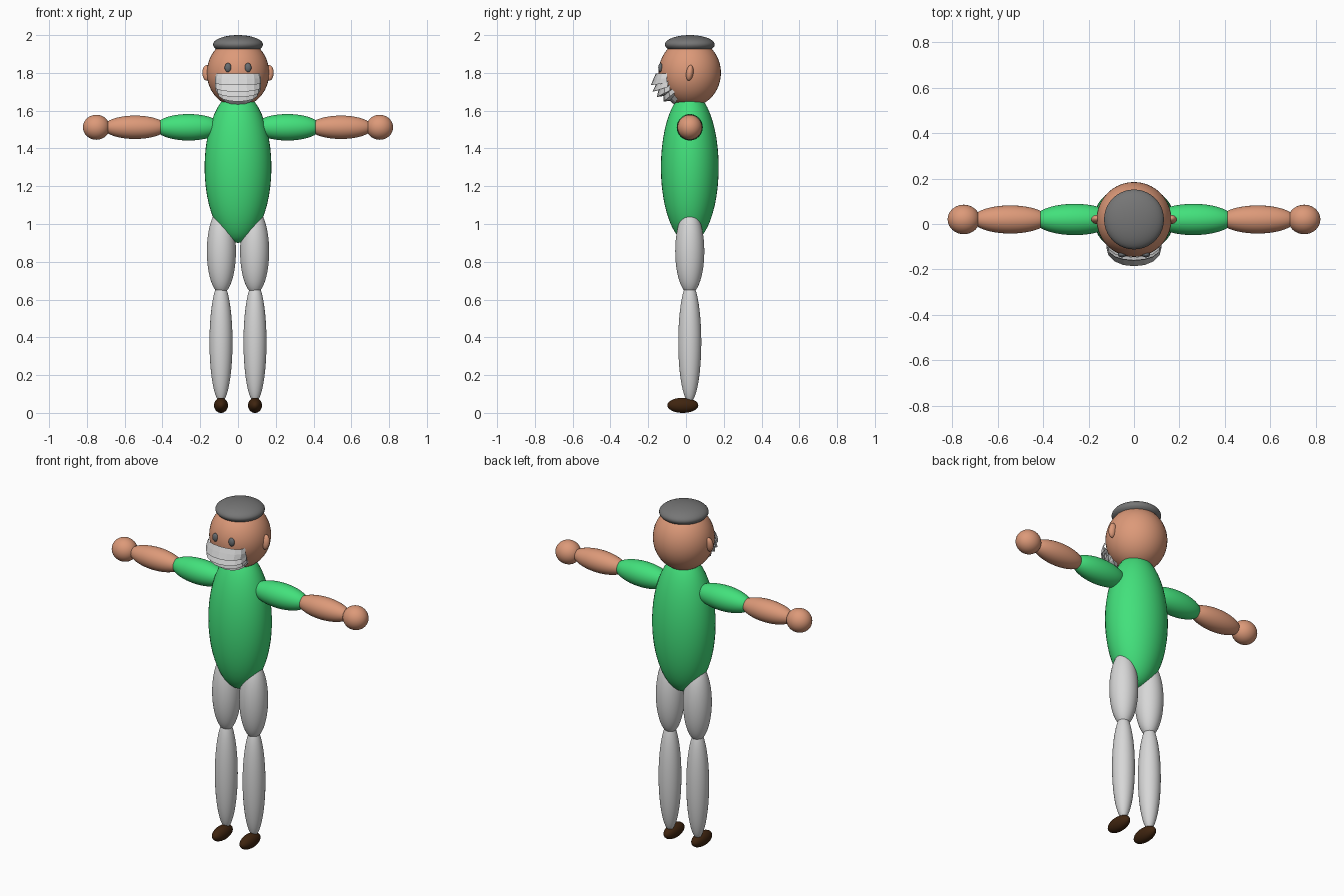
import bpy, bmesh, math

if "Cube" in bpy.data.objects:
    bpy.data.objects.remove(bpy.data.objects["Cube"])

CY = 0.02  # depth of the body axis


def material(name, rgb):
    m = bpy.data.materials.new(name)
    m.diffuse_color = (*rgb, 1)
    m.use_nodes = True
    m.node_tree.nodes["Principled BSDF"].inputs["Base Color"].default_value = m.diffuse_color
    return m


skin = material("skin", (0.72, 0.32, 0.19))
green = material("green_shirt", (0.055, 0.75, 0.20))
white = material("light_grey_trousers", (0.68, 0.68, 0.68))
brown = material("dark_brown", (0.05, 0.018, 0.005))
grey = material("grey_hair", (0.18, 0.18, 0.18))
eye_grey = material("eye_grey", (0.14, 0.15, 0.16))
silver = material("mask_silver", (0.68, 0.68, 0.68))


def ellipsoid(name, centre, radii, mat, rot=(0, 0, 0), segs=40, rings=24):
    bpy.ops.mesh.primitive_uv_sphere_add(segments=segs, ring_count=rings, radius=1,
                                         location=centre, rotation=rot)
    ob = bpy.context.object
    ob.name = name
    ob.scale = radii
    ob.data.materials.append(mat)
    bpy.ops.object.shade_smooth()
    return ob


# Head, hair cap and torso
ellipsoid("head", (0, CY, 1.80), (0.165, 0.165, 0.18), skin)
ellipsoid("hair", (0, CY, 1.95), (0.132, 0.132, 0.05), grey)
ellipsoid("torso", (0, CY, 1.30), (0.177, 0.153, 0.40), green)

# Paired parts
for side, s in (("left", 1), ("right", -1)):
    ellipsoid(side + "_ear", (s * 0.165, CY, 1.80), (0.024, 0.019, 0.042), skin,
              (-0.15, 0, 0), 24, 12)
    ellipsoid(side + "_eye", (s * 0.053, -0.135, 1.828), (0.018, 0.012, 0.024),
              eye_grey, (0, 0, 0), 20, 12)
    ellipsoid(side + "_upper_arm", (s * 0.262, CY, 1.512), (0.178, 0.069, 0.07), green)
    ellipsoid(side + "_forearm", (s * 0.545, CY, 1.512), (0.168, 0.062, 0.062), skin)
    ellipsoid(side + "_hand", (s * 0.75, CY, 1.512), (0.071, 0.065, 0.066), skin)
    ellipsoid(side + "_upper_leg", (s * 0.088, CY, 0.855), (0.077, 0.077, 0.225), white)
    ellipsoid(side + "_lower_leg", (s * 0.09, CY, 0.375), (0.061, 0.061, 0.32), white)
    ellipsoid(side + "_shoe", (s * 0.09, -0.017, 0.04), (0.037, 0.082, 0.04), brown)

# Pleated face mask: rows of (front y, front z, half width, sweep back, rise at ends)
rows = [(-0.160, 1.797, 0.116, 0.060, 0.000),
        (-0.172, 1.770, 0.122, 0.070, 0.000),
        (-0.186, 1.735, 0.122, 0.085, 0.012),
        (-0.158, 1.742, 0.120, 0.065, 0.014),
        (-0.178, 1.700, 0.122, 0.080, 0.025),
        (-0.146, 1.708, 0.118, 0.060, 0.028),
        (-0.155, 1.672, 0.118, 0.070, 0.035),
        (-0.118, 1.678, 0.112, 0.050, 0.040),
        (-0.120, 1.648, 0.110, 0.060, 0.048),
        (-0.085, 1.652, 0.100, 0.040, 0.050),
        (-0.062, 1.632, 0.090, 0.030, 0.050)]
bm = bmesh.new()
COLS = 8
grid = []
for y, z, w, back, rise in rows:
    line = []
    for i in range(COLS + 1):
        t = 2 * i / COLS - 1
        line.append(bm.verts.new((w * math.sin(t * math.pi / 2), y + back * t * t,
                                  z + rise * t * t)))
    grid.append(line)
for a, b in zip(grid, grid[1:]):
    for i in range(COLS):
        bm.faces.new((a[i], b[i], b[i + 1], a[i + 1]))
mesh = bpy.data.meshes.new("face_mask")
bm.to_mesh(mesh)
bm.free()
mesh.materials.append(silver)
bpy.context.collection.objects.link(bpy.data.objects.new("face_mask", mesh))
